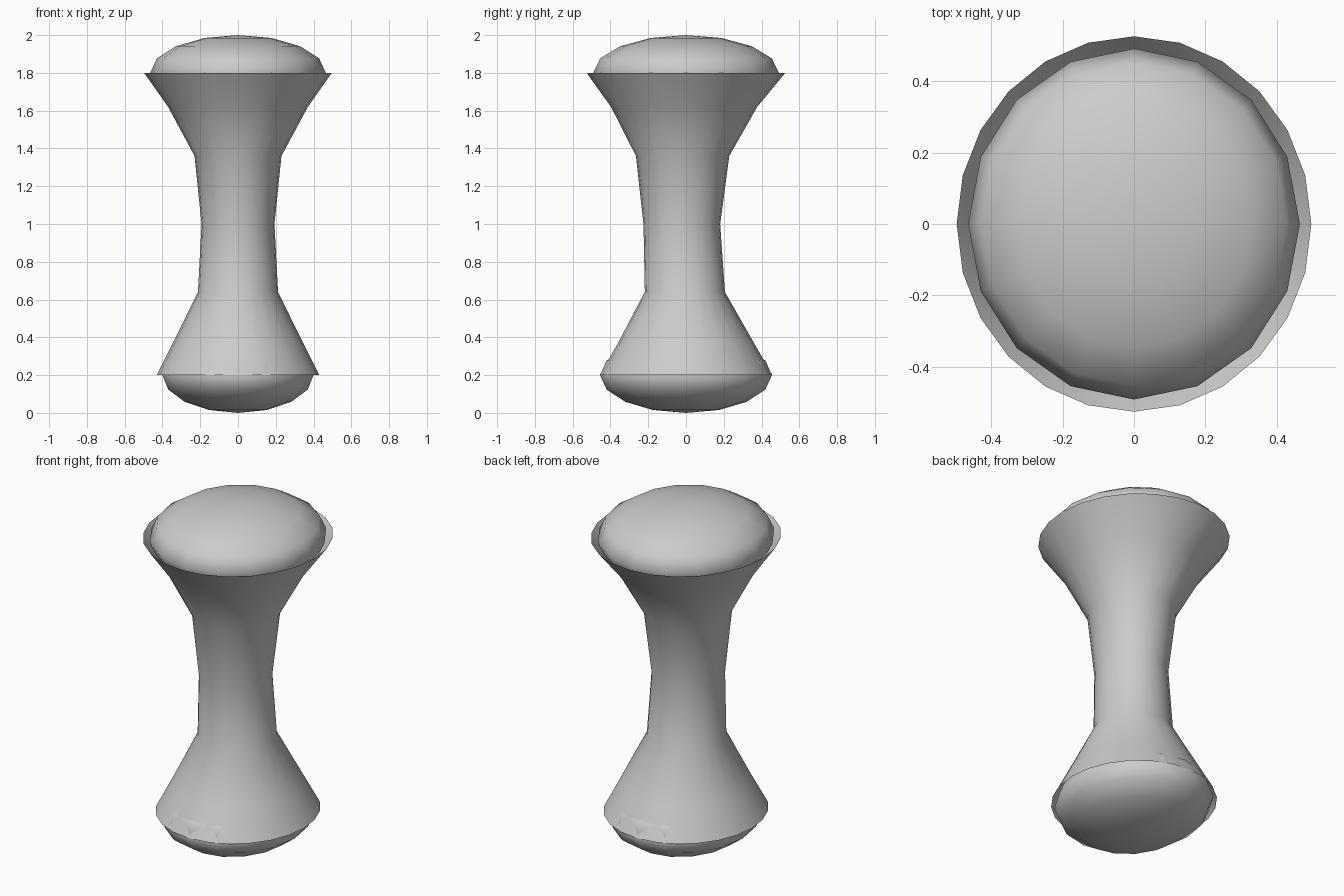
import bpy, bmesh
from math import sin, cos, tau

if "Cube" in bpy.data.objects:
    bpy.data.objects.remove(bpy.data.objects["Cube"])

SIDES = 24


def finish(name, bm):
    for f in bm.faces:
        f.smooth = True
    mesh = bpy.data.meshes.new(name)
    bm.to_mesh(mesh)
    bm.free()
    ob = bpy.data.objects.new(name, mesh)
    bpy.context.collection.objects.link(ob)
    return ob


# Flared shaft: open tube lofted through oval rings (z, rx, ry, y offset)
def shaft(name, rings):
    bm = bmesh.new()
    loops = [[bm.verts.new((rx * cos(tau * i / SIDES), cy + ry * sin(tau * i / SIDES), z))
              for i in range(SIDES)] for z, rx, ry, cy in rings]
    for a, b in zip(loops, loops[1:]):
        for i in range(SIDES):
            j = (i + 1) % SIDES
            bm.faces.new((a[i], a[j], b[j], b[i]))
    return finish(name, bm)


# Rounded end: squashed 16-sided ball seated in the flare
def cushion(name, z, rx, ry, rz):
    bm = bmesh.new()
    bmesh.ops.create_uvsphere(bm, u_segments=16, v_segments=8, radius=1)
    bmesh.ops.scale(bm, vec=(rx, ry, rz), verts=bm.verts)
    bmesh.ops.translate(bm, vec=(0, 0, z), verts=bm.verts)
    return finish(name, bm)


shaft("flared_shaft", [
    (0.20, 0.43, 0.457, 0),
    (0.37, 0.345, 0.36, 0),
    (0.64, 0.212, 0.212, -0.006),
    (1.00, 0.193, 0.203, -0.022),
    (1.36, 0.23, 0.247, -0.018),
    (1.62, 0.37, 0.387, -0.01),
    (1.80, 0.497, 0.526, 0),
])
cushion("top_cushion", 1.80, 0.465, 0.492, 0.20)
cushion("bottom_cushion", 0.20, 0.40, 0.455, 0.20)
